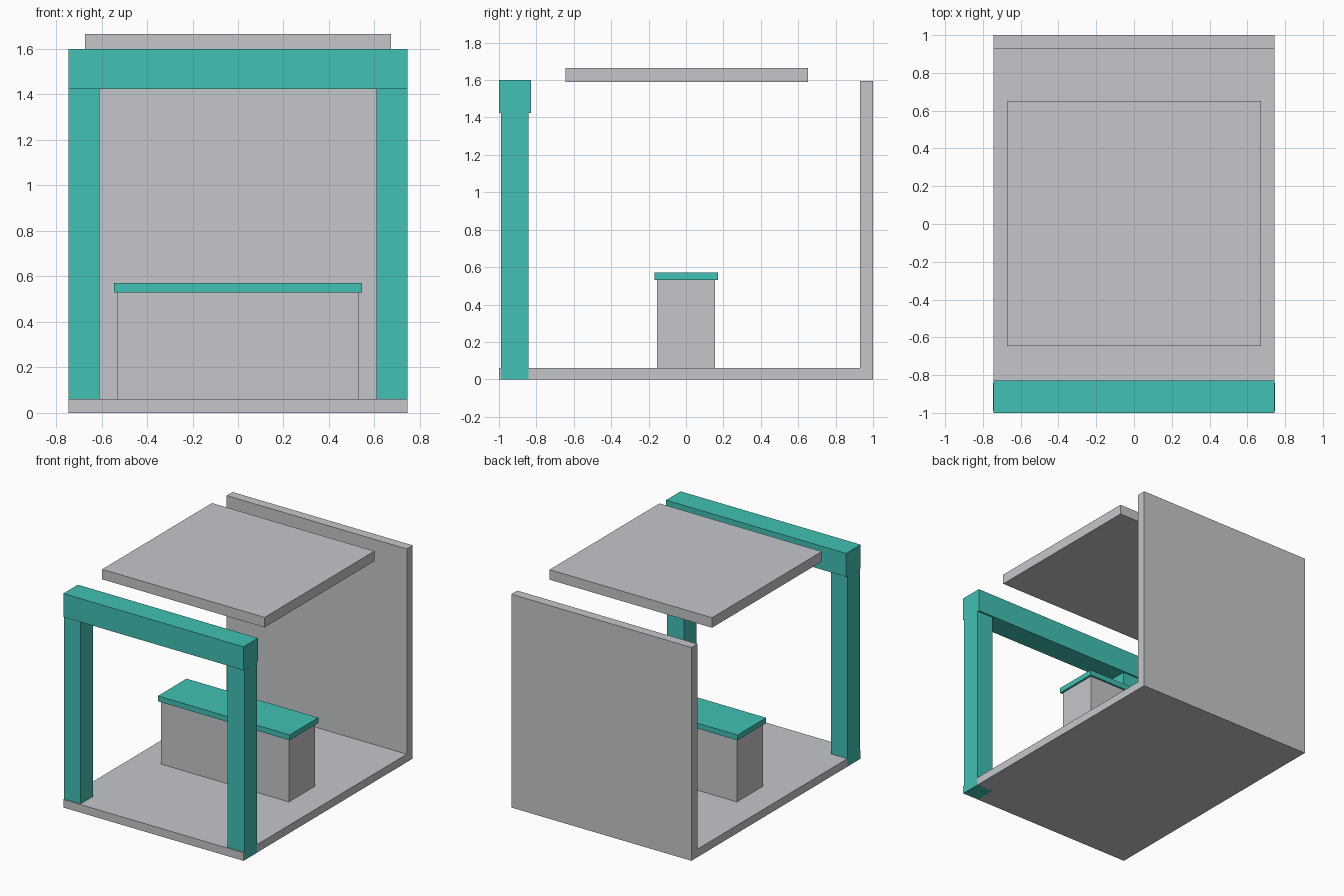
import bpy
import bmesh

if "Cube" in bpy.data.objects:
    bpy.data.objects.remove(bpy.data.objects["Cube"])


def material(name, rgb):
    m = bpy.data.materials.new(name)
    m.diffuse_color = (*rgb, 1.0)
    m.use_nodes = True
    m.node_tree.nodes["Principled BSDF"].inputs["Base Color"].default_value = m.diffuse_color
    return m


TEAL = material("teal", (0.053, 0.533, 0.451))
GREY = material("light grey", (0.558, 0.565, 0.591))


def prism(name, profile, x0, x1, mat):
    """Extrude a (y, z) profile from x0 to x1."""
    bm = bmesh.new()
    face = bm.faces.new([bm.verts.new((x0, y, z)) for y, z in profile])
    ext = bmesh.ops.extrude_face_region(bm, geom=[face])
    verts = [g for g in ext["geom"] if isinstance(g, bmesh.types.BMVert)]
    bmesh.ops.translate(bm, verts=verts, vec=(x1 - x0, 0, 0))
    bmesh.ops.recalc_face_normals(bm, faces=bm.faces)
    mesh = bpy.data.meshes.new(name)
    bm.to_mesh(mesh)
    bm.free()
    mesh.materials.append(mat)
    obj = bpy.data.objects.new(name, mesh)
    bpy.context.collection.objects.link(obj)
    return obj


def box(name, x, y, z, mat):
    """Box from (min, max) pairs."""
    profile = [(y[0], z[0]), (y[1], z[0]), (y[1], z[1]), (y[0], z[1])]
    return prism(name, profile, x[0], x[1], mat)


W = 0.745  # half width of the booth

# Floor and back wall in one L-shaped piece
prism("floor_and_back_wall",
      [(-1, 0), (1, 0), (1, 1.595), (0.93, 1.595), (0.93, 0.06), (-1, 0.06)],
      -W, W, GREY)

# Floating ceiling panel
box("ceiling_panel", (-0.672, 0.672), (-0.645, 0.652), (1.59, 1.665), GREY)

# Front gateway: two posts and a header beam, posts a hair proud of the floor sides
box("left_post", (-W - 0.0005, -0.608), (-0.99, -0.842), (0.0005, 1.425), TEAL)
box("right_post", (0.608, W + 0.0005), (-0.99, -0.842), (-0.0005, 1.425), TEAL)
box("header_beam", (-W, W), (-1, -0.828), (1.425, 1.6), TEAL)

# Counter with overhanging top
box("counter_base", (-0.53, 0.53), (-0.155, 0.155), (0.06, 0.53), GREY)
box("counter_top", (-0.545, 0.545), (-0.168, 0.17), (0.53, 0.57), TEAL)
